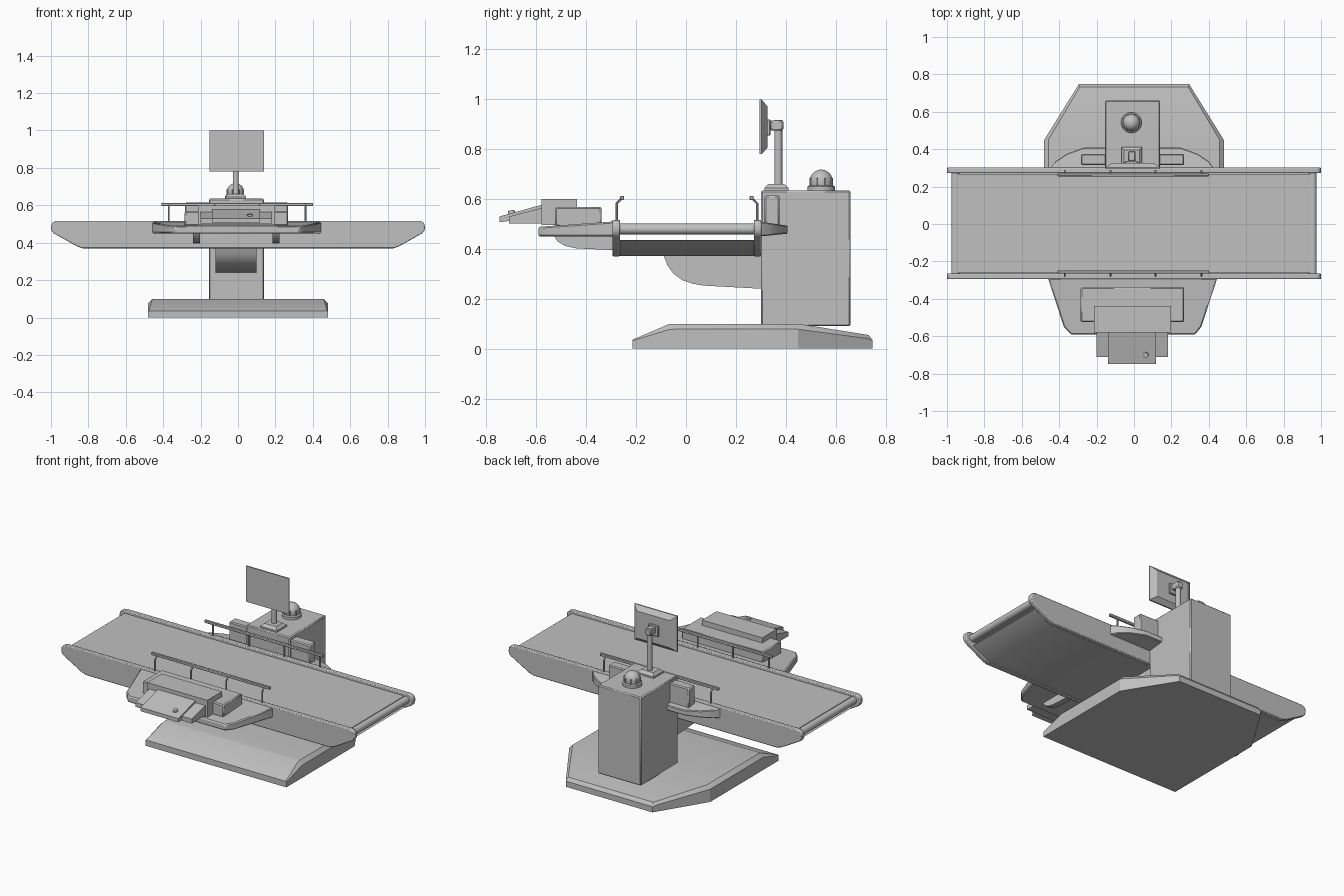
import bpy, bmesh, math
from mathutils import Vector

cube = bpy.data.objects.get("Cube")
if cube:
    bpy.data.objects.remove(cube, do_unlink=True)

GREY = bpy.data.materials.new("light_grey")
GREY.use_nodes = True
GREY.diffuse_color = (0.53, 0.53, 0.53, 1)
GREY.node_tree.nodes["Principled BSDF"].inputs["Base Color"].default_value = (0.53, 0.53, 0.53, 1)


def finish(name, bm, bevel=0, segments=1):
    bmesh.ops.recalc_face_normals(bm, faces=bm.faces)
    mesh = bpy.data.meshes.new(name)
    bm.to_mesh(mesh)
    bm.free()
    mesh.materials.append(GREY)
    obj = bpy.data.objects.new(name, mesh)
    bpy.context.collection.objects.link(obj)
    if bevel:
        mod = obj.modifiers.new("edge_bevel", 'BEVEL')
        mod.width, mod.segments, mod.limit_method = bevel, segments, 'ANGLE'
    bpy.ops.object.select_all(action='DESELECT')
    obj.select_set(True)
    bpy.context.view_layer.objects.active = obj
    bpy.ops.object.shade_smooth_by_angle(angle=math.radians(30))
    return obj


def loft(name, rings, bevel=0, segments=1):
    """Closed skin through rings that have equal point counts."""
    bm = bmesh.new()
    loops = [[bm.verts.new(p) for p in ring] for ring in rings]
    n = len(loops[0])
    for a, b in zip(loops, loops[1:]):
        for i in range(n):
            j = (i + 1) % n
            bm.faces.new((a[i], a[j], b[j], b[i]))
    bm.faces.new(loops[0])
    bm.faces.new(loops[-1])
    return finish(name, bm, bevel, segments)


def prism(name, pts, axis, lo, hi, bevel=0, segments=1):
    """Extrude a 2D profile along x, y or z."""
    place = {'x': lambda p, d: (d, p[0], p[1]),
             'y': lambda p, d: (p[0], d, p[1]),
             'z': lambda p, d: (p[0], p[1], d)}[axis]
    return loft(name, [[place(p, d) for p in pts] for d in (lo, hi)], bevel, segments)


def box(name, x0, x1, y0, y1, z0, z1, bevel=0):
    return prism(name, [(x0, y0), (x1, y0), (x1, y1), (x0, y1)], 'z', z0, z1, bevel)


def rod(name, a, b, r, sides=16):
    a, b = Vector(a), Vector(b)
    turn = (b - a).to_track_quat('Z', 'Y')
    ring = [turn @ Vector((r * math.cos(t), r * math.sin(t), 0))
            for t in (2 * math.pi * i / sides for i in range(sides))]
    return loft(name, [[a + v for v in ring], [b + v for v in ring]])


def lathe(name, cx, cy, profile, sides=32):
    return loft(name, [[(cx + r * math.cos(2 * math.pi * i / sides),
                         cy + r * math.sin(2 * math.pi * i / sides), z)
                        for i in range(sides)] for r, z in profile])


# Floor base: stations of y, half width, top height and chamfer size
rings = []
for y, w, z, c in [(-0.215, 0.48, 0.036, 0.004), (-0.07, 0.48, 0.098, 0.022),
                   (-0.05, 0.48, 0.1, 0.022), (0.45, 0.48, 0.1, 0.022),
                   (0.732, 0.305, 0.055, 0.015), (0.748, 0.295, 0.035, 0.004)]:
    rings.append([(-w, y, 0), (-w, y, z - c), (-w + c, y, z),
                  (w - c, y, z), (w, y, z - c), (w, y, 0)])
loft("floor_base", rings)

# Column and curved support arm
box("column", -0.155, 0.14, 0.30, 0.66, 0.09, 0.635, 0.006)
arm = [(-0.09, 0.375), (-0.075, 0.335), (-0.05, 0.30), (-0.015, 0.275), (0.03, 0.26),
       (0.07, 0.253), (0.31, 0.24), (0.31, 0.375)]
prism("support_arm", arm, 'x', -0.12, 0.10)

# Conveyor side panels with rounded ends
half = [(0.83, 0.37), (0.86, 0.38), (0.985, 0.45), (0.996, 0.463), (1.0, 0.48),
        (0.997, 0.5), (0.985, 0.513), (0.965, 0.517)]
panel = half + [(-x, z) for x, z in reversed(half)]
for name, y0, y1 in [("front_side_panel", -0.295, -0.265), ("back_side_panel", 0.272, 0.302)]:
    prism(name, panel, 'y', y0, y1, 0.005, 2)

# Belt, end rollers and the underside pan
box("belt", -0.945, 0.945, -0.262, 0.268, 0.457, 0.503)
for side, x in [("left", 0.955), ("right", -0.955)]:
    rod(side + "_end_roller", (x, -0.267, 0.48), (x, 0.274, 0.48), 0.022, 20)
pan = [(-0.95, 0.435), (-0.83, 0.372), (0.83, 0.372), (0.95, 0.435)]
prism("underside_pan", pan, 'y', -0.28, 0.285)

# Front work shelf with a sloping top
plan = [(-0.46, -0.29), (-0.375, -0.55), (-0.335, -0.592),
        (0.325, -0.592), (0.36, -0.55), (0.445, -0.29)]
loft("front_shelf", [[(x, y, 0.45) for x, y in plan],
                     [(x, y, 0.51 + (y + 0.29) * 0.07) for x, y in plan]], 0.006)
bracket = [(-0.53, 0.455), (-0.515, 0.43), (-0.485, 0.412), (-0.44, 0.402),
           (-0.28, 0.395), (-0.28, 0.455)]
for side, x in [("left", 0.185), ("right", -0.24)]:
    prism(side + "_shelf_bracket", bracket, 'x', x, x + 0.036)

# Back shelf and its long housing
plan = [(0.43, 0.295), (0.40, 0.335), (0.34, 0.375), (0.25, 0.408),
        (-0.27, 0.408), (-0.36, 0.375), (-0.42, 0.335), (-0.45, 0.295)]
loft("back_shelf", [[(x, y, 0.45 + (y - 0.295) * 0.1) for x, y in plan],
                    [(x, y, 0.51 - (y - 0.295) * 0.15) for x, y in plan]], 0.004)
box("back_housing", -0.283, 0.268, 0.315, 0.375, 0.48, 0.615, 0.006)

# Front control console: housing, cover and sloping keyboard
box("console_housing", -0.285, 0.267, -0.525, -0.338, 0.49, 0.568, 0.006)
box("console_cover", -0.213, 0.197, -0.58, -0.438, 0.495, 0.60)
tray = [(-0.71, 0.503), (-0.71, 0.53), (-0.575, 0.565), (-0.575, 0.503)]
prism("keyboard_tray", tray, 'x', -0.2, 0.183)
keys = [(-0.748, 0.507), (-0.748, 0.53), (-0.575, 0.578), (-0.575, 0.53)]
prism("keyboard_panel", keys, 'x', -0.14, 0.117)
rod("control_knob", (0.065, -0.697, 0.535), (0.062, -0.701, 0.553), 0.014)

# Guard rails and bent posts on both sides
for name, y, s in [("front", -0.278, 1), ("back", 0.285, -1)]:
    box(name + "_guard_rail", -0.41, 0.40, y + s * 0.022 - 0.008, y + s * 0.022 + 0.008,
        0.596, 0.613, 0.003)
    for i, x in enumerate((-0.37, -0.125, 0.115, 0.36)):
        rod(f"{name}_rail_post_{i + 1}", (x, y, 0.505), (x, y, 0.585), 0.005, 10)
        rod(f"{name}_rail_elbow_{i + 1}", (x, y, 0.583), (x, y + s * 0.02, 0.603), 0.005, 10)

# Monitor: screen with tapered back, bracket, pole and foot
def rect(x0, x1, y, z0, z1):
    return [(x0, y, z0), (x1, y, z0), (x1, y, z1), (x0, y, z1)]

loft("monitor", [rect(-0.152, 0.14, 0.295, 0.78, 1.0), rect(-0.152, 0.14, 0.303, 0.78, 1.0),
                 rect(-0.118, 0.106, 0.326, 0.805, 0.972)])
box("monitor_mount_plate", -0.045, 0.02, 0.323, 0.338, 0.855, 0.92, 0.003)
box("monitor_bracket", -0.032, 0.008, 0.336, 0.39, 0.875, 0.915, 0.005)
rod("monitor_pole", (-0.012, 0.37, 0.64), (-0.012, 0.37, 0.918), 0.016, 20)
foot = [(-0.068, 0.315, 0.633), (0.044, 0.315, 0.633), (0.044, 0.412, 0.633), (-0.068, 0.412, 0.633)]
top = [(-0.053, 0.33, 0.66), (0.029, 0.33, 0.66), (0.029, 0.395, 0.66), (-0.053, 0.395, 0.66)]
loft("monitor_foot", [foot, [(x, y, 0.645) for x, y, z in foot], top])

# Domed beacon with upright ribs
CX, CY = -0.014, 0.542
lathe("beacon_collar", CX, CY, [(0.055, 0.633), (0.055, 0.65), (0.048, 0.655)])
dome = [(0.044, 0.65), (0.046, 0.672)]
dome += [(0.046 * math.cos(t), 0.672 + 0.046 * math.sin(t))
         for t in (math.radians(a) for a in range(10, 90, 10))]
lathe("beacon_dome", CX, CY, dome + [(0.002, 0.718)])
for i in range(8):
    t = math.pi * (i + 0.5) / 4
    x, y = CX + 0.046 * math.cos(t), CY + 0.046 * math.sin(t)
    rod(f"beacon_rib_{i + 1}", (x, y, 0.65), (x, y, 0.685), 0.004, 8)
